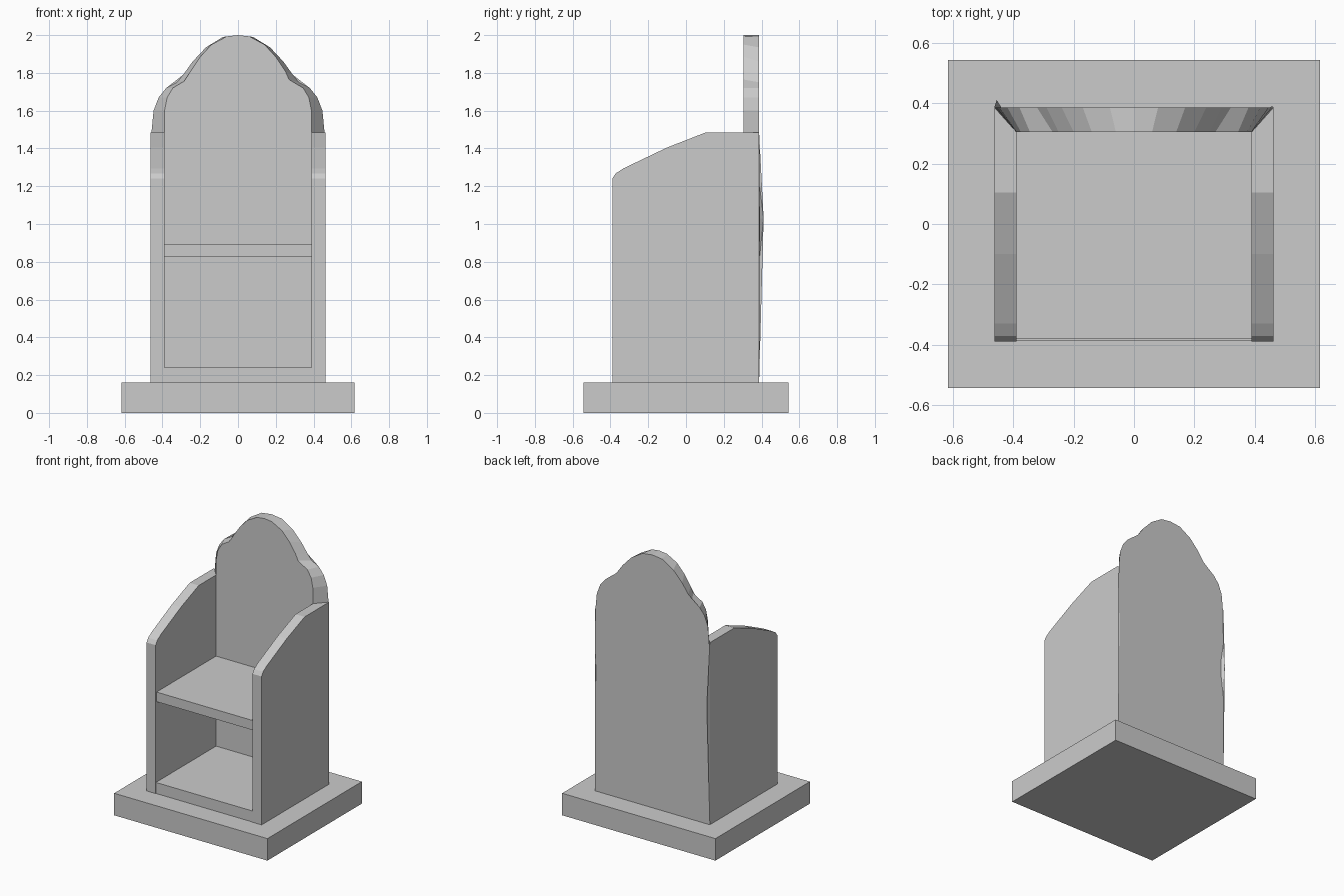
import bpy, bmesh

if "Cube" in bpy.data.objects:
    bpy.data.objects.remove(bpy.data.objects["Cube"])

IN_X, OUT_X = 0.39, 0.463
FRONT_Y, IN_Y, OUT_Y = -0.39, 0.305, 0.387
BASE_TOP = 0.16


def finish(name, bm):
    bmesh.ops.recalc_face_normals(bm, faces=bm.faces)
    mesh = bpy.data.meshes.new(name)
    bm.to_mesh(mesh)
    bm.free()
    ob = bpy.data.objects.new(name, mesh)
    bpy.context.collection.objects.link(ob)
    return ob


def loft(name, a, b):
    """Solid between two matching closed outlines."""
    bm = bmesh.new()
    va = [bm.verts.new(p) for p in a]
    vb = [bm.verts.new(p) for p in b]
    bm.faces.new(va)
    bm.faces.new(vb[::-1])
    n = len(va)
    for i in range(n):
        j = (i + 1) % n
        bm.faces.new((va[j], va[i], vb[i], vb[j]))
    bmesh.ops.triangulate(bm, faces=[f for f in bm.faces if len(f.verts) > 4])
    return finish(name, bm)


def box(name, x, y0, y1, z0, z1):
    rect = [(-x, y0), (x, y0), (x, y1), (-x, y1)]
    return loft(name, [(*p, z0) for p in rect], [(*p, z1) for p in rect])


# Plinth, floor board and seat board
box("plinth", 0.617, -0.543, 0.543, 0, BASE_TOP)
box("floor_board", IN_X, -0.387, IN_Y, BASE_TOP, 0.24)
box("seat", IN_X, -0.38, IN_Y, 0.825, 0.895)

# Worn rear corners: position of the chipped corner at mid height
worn = {-1: (-0.455, 0.411), 1: (0.456, 0.391)}

# Side panels, mitred at the rear corner
arm_top = [(0.105, 1.485), (-0.10, 1.405), (-0.33, 1.295),
           (-0.372, 1.268), (FRONT_Y, 1.24), (FRONT_Y, BASE_TOP)]
rear_z = [BASE_TOP, 0.80, 1.03, 1.22, 1.485]
for s, label in ((-1, "left"), (1, "right")):
    outer = [(s * OUT_X, OUT_Y, z) for z in rear_z]
    outer[2] = (*worn[s], 1.03)
    outer += [(s * OUT_X, y, z) for y, z in arm_top]
    inner = [(s * IN_X, IN_Y, z) for z in rear_z]
    inner += [(s * IN_X, y, z) for y, z in arm_top]
    loft(label + "_side_panel", outer, inner)

# Backrest: scalloped crest, narrower on the front than on the back
back_half = [(OUT_X, z) for z in rear_z[:4]] + [
    (0.458, 1.485), (0.447, 1.60), (0.42, 1.67), (0.38, 1.72),
    (0.322, 1.75), (0.29, 1.79), (0.24, 1.86), (0.17, 1.935), (0.08, 1.99)]
front_half = [(IN_X, z) for z in rear_z] + [
    (0.389, 1.60), (0.375, 1.67), (0.345, 1.72), (0.27, 1.765),
    (0.25, 1.81), (0.20, 1.885), (0.14, 1.95), (0.06, 1.993)]


def crest(half, y):
    pts = half + [(0, 2.0)] + [(-x, z) for x, z in reversed(half)]
    return [(x, y, z) for x, z in pts]


rear = crest(back_half, OUT_Y)
rear[2] = (*worn[1], 1.03)
rear[-3] = (*worn[-1], 1.03)
loft("backrest", rear, crest(front_half, IN_Y))
